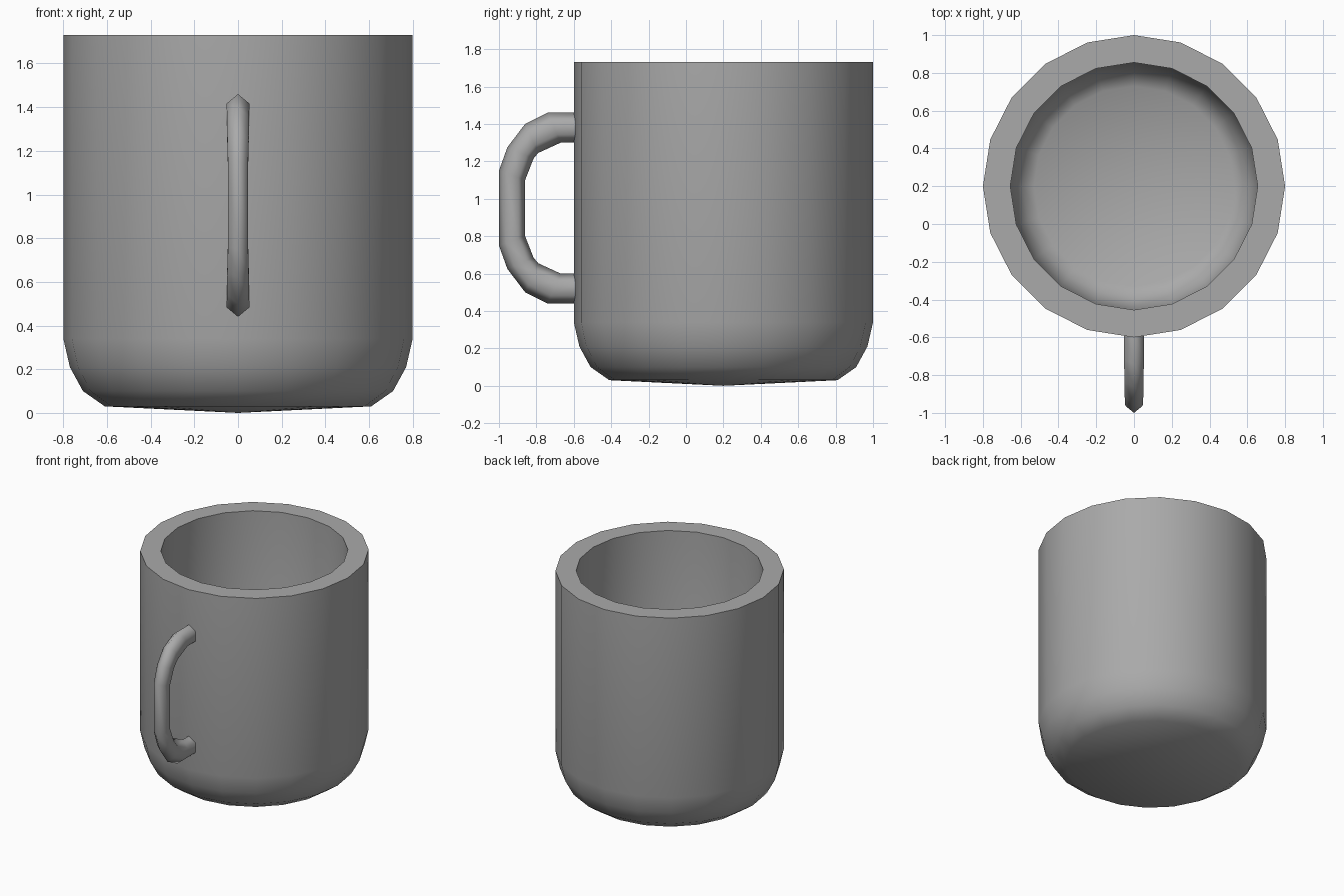
import bpy
import bmesh
import math
from mathutils import Vector

cube = bpy.data.objects.get("Cube")
if cube:
    bpy.data.objects.remove(cube, do_unlink=True)

SIDES = 20
CENTRE_Y = 0.2
MID_Z = 0.95

grey = bpy.data.materials.new("plain grey")
grey.use_nodes = True
colour = (0.4, 0.4, 0.4, 1)
grey.diffuse_color = colour
grey.node_tree.nodes["Principled BSDF"].inputs["Base Color"].default_value = colour


def finish(bm, name, angle):
    """Turn a bmesh into a smooth-shaded object."""
    bmesh.ops.recalc_face_normals(bm, faces=bm.faces)
    mesh = bpy.data.meshes.new(name)
    bm.to_mesh(mesh)
    bm.free()
    mesh.materials.append(grey)
    obj = bpy.data.objects.new(name, mesh)
    bpy.context.collection.objects.link(obj)
    bpy.ops.object.select_all(action='DESELECT')
    obj.select_set(True)
    bpy.context.view_layer.objects.active = obj
    bpy.ops.object.shade_smooth_by_angle(angle=math.radians(angle))
    return obj


def bridge(bm, a, b):
    """Join two closed rings of vertices with quads."""
    for i in range(len(a)):
        j = (i + 1) % len(a)
        bm.faces.new((a[i], a[j], b[j], b[i]))


# Cup body: outer wall, rim, inner wall and floor, turned around one axis
profile = [(0.61, 0.03), (0.71, 0.10), (0.77, 0.21), (0.80, 0.34), (0.80, 1.73),
           (0.655, 1.73), (0.655, 0.36), (0.63, 0.27), (0.59, 0.20), (0.53, 0.165)]
bm = bmesh.new()
rings = []
for r, z in profile:
    angles = [math.tau * i / SIDES for i in range(SIDES)]
    rings.append([bm.verts.new((r * math.cos(a), CENTRE_Y + r * math.sin(a), z))
                  for a in angles])
for a, b in zip(rings, rings[1:]):
    bridge(bm, a, b)
for ring, z in ((rings[0], 0), (rings[-1], 0.15)):
    pole = bm.verts.new((0, CENTRE_Y, z))
    for i in range(SIDES):
        bm.faces.new((ring[i], ring[(i + 1) % SIDES], pole))
finish(bm, "cup_body", 60)

# Handle: six-sided tube between an outer and an inner path (y, height above middle)
outer = [(-0.57, 0.51), (-0.74, 0.51), (-0.86, 0.45), (-0.955, 0.325), (-1.0, 0.20)]
inner = [(-0.57, 0.35), (-0.67, 0.35), (-0.79, 0.295), (-0.815, 0.265), (-0.86, 0.15)]
widths = [0.052, 0.052, 0.051, 0.049, 0.046]
sections = [(o, i, w, 1) for o, i, w in zip(outer, inner, widths)]
sections += [(o, i, w, -1) for o, i, w, s in reversed(sections)]
bm = bmesh.new()
rings = []
for o, i, w, side in sections:
    a = Vector((0, o[0], MID_Z + side * o[1]))
    b = Vector((0, i[0], MID_Z + side * i[1]))
    half = Vector((w, 0, 0))
    near, far = a.lerp(b, 0.27), a.lerp(b, 0.73)
    points = (a, near + half, far + half, b, far - half, near - half)
    rings.append([bm.verts.new(p) for p in points])
for a, b in zip(rings, rings[1:]):
    bridge(bm, a, b)
bm.faces.new(rings[0])
bm.faces.new(rings[-1])
finish(bm, "handle", 80)
